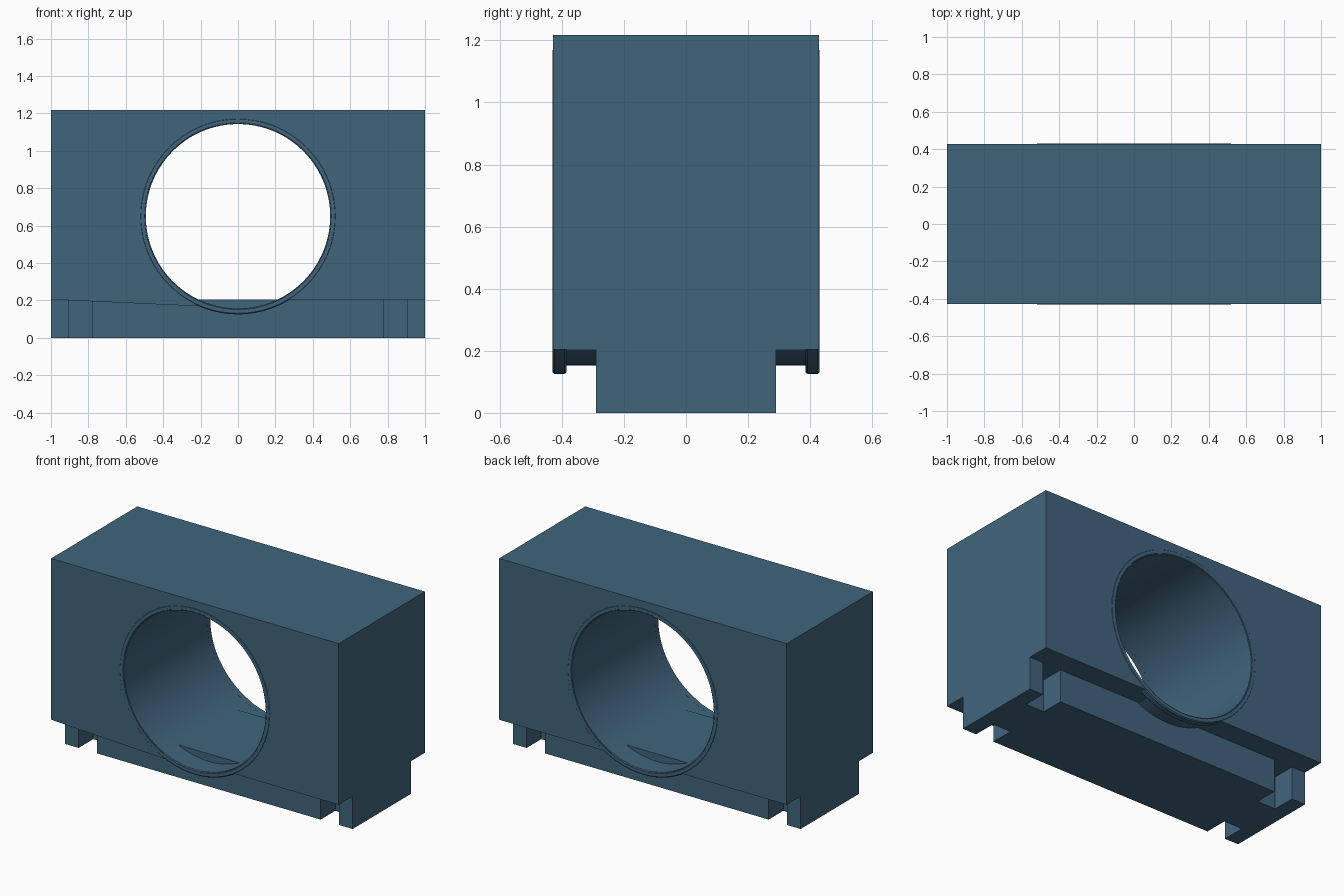
import bpy, bmesh, math

if "Cube" in bpy.data.objects:
    bpy.data.objects.remove(bpy.data.objects["Cube"])

HALF_Y = 0.428       # half depth of the upper block
LEDGE = 0.205        # height where the upper block meets the base
TOP = 1.218
CZ, R = 0.65, 0.493  # bore centre height and radius
LIP_R = 0.525

blue = bpy.data.materials.new("slate blue")
blue.diffuse_color = (0.052, 0.128, 0.204, 1)
blue.use_nodes = True
blue.node_tree.nodes["Principled BSDF"].inputs["Base Color"].default_value = blue.diffuse_color


def finish(name, bm):
    bmesh.ops.recalc_face_normals(bm, faces=bm.faces)
    mesh = bpy.data.meshes.new(name)
    bm.to_mesh(mesh)
    bm.free()
    obj = bpy.data.objects.new(name, mesh)
    bpy.context.collection.objects.link(obj)
    mesh.materials.append(blue)
    bpy.context.view_layer.objects.active = obj
    obj.select_set(True)
    bpy.ops.object.shade_smooth_by_angle(angle=math.radians(30))
    obj.select_set(False)
    return obj


def extrude(name, points, vector):
    """Extrude a closed outline of 3D points along a vector."""
    bm = bmesh.new()
    face = bm.faces.new([bm.verts.new(p) for p in points])
    new = bmesh.ops.extrude_face_region(bm, geom=[face])["geom"]
    verts = [v for v in new if isinstance(v, bmesh.types.BMVert)]
    bmesh.ops.translate(bm, verts=verts, vec=vector)
    return finish(name, bm)


def arc(radius, start, end, steps):
    return [(radius * math.sin(start + (end - start) * i / steps),
             CZ - radius * math.cos(start + (end - start) * i / steps))
            for i in range(steps + 1)]


# Upper block: its bore is open at the bottom, where the base closes it
open_angle = math.acos((CZ - LEDGE) / R)
outline = [(1, LEDGE), (1, TOP), (-1, TOP), (-1, LEDGE)]
outline += arc(R, -open_angle, open_angle - 2 * math.pi, 72)
extrude("upper_block", [(x, -HALF_Y, z) for x, z in outline],
        (0, 2 * HALF_Y, 0))

# Base with four square notches near its corners
quarter = [(1, 0.29), (0.905, 0.29), (0.905, 0.145),
           (0.778, 0.145), (0.778, 0.29)]
back = quarter + [(-x, y) for x, y in reversed(quarter)]
plan = back + [(-x, -y) for x, y in back]
extrude("notched_base", [(x, y, 0) for x, y in plan], (0, 0, LEDGE))

for side, label in ((-1, "front"), (1, "back")):
    # Thin bore floor hanging below the block, between base and lip
    shell = arc(R, -open_angle, open_angle, 16)
    shell += reversed(arc(R + 0.004, -open_angle, open_angle, 16))
    extrude(label + "_bore_floor", [(x, side * 0.285, z) for x, z in shell],
            (0, side * 0.14, 0))

    # Rounded lip around the mouth of the bore
    section = [(R, 0.392), (R + 0.006, 0.385), (LIP_R - 0.006, 0.385),
               (LIP_R, 0.392), (LIP_R, 0.424), (LIP_R - 0.006, 0.4295),
               (R + 0.006, 0.4295), (R, 0.424)]
    bm = bmesh.new()
    n = 72
    rings = [[bm.verts.new((r * math.sin(a), side * y, CZ - r * math.cos(a)))
              for r, y in section]
             for a in (2 * math.pi * i / n for i in range(n))]
    for i in range(n):
        p, q = rings[i], rings[(i + 1) % n]
        for j in range(len(section)):
            k = (j + 1) % len(section)
            bm.faces.new((p[j], p[k], q[k], q[j]))
    finish(label + "_bore_lip", bm)

# Slim drooping edge on the left of the front face
extrude("front_edge_sliver",
        [(-1, -HALF_Y, LEDGE), (-0.21, -HALF_Y, 0.169), (-0.27, -HALF_Y, LEDGE)],
        (0, 0.004, 0))
